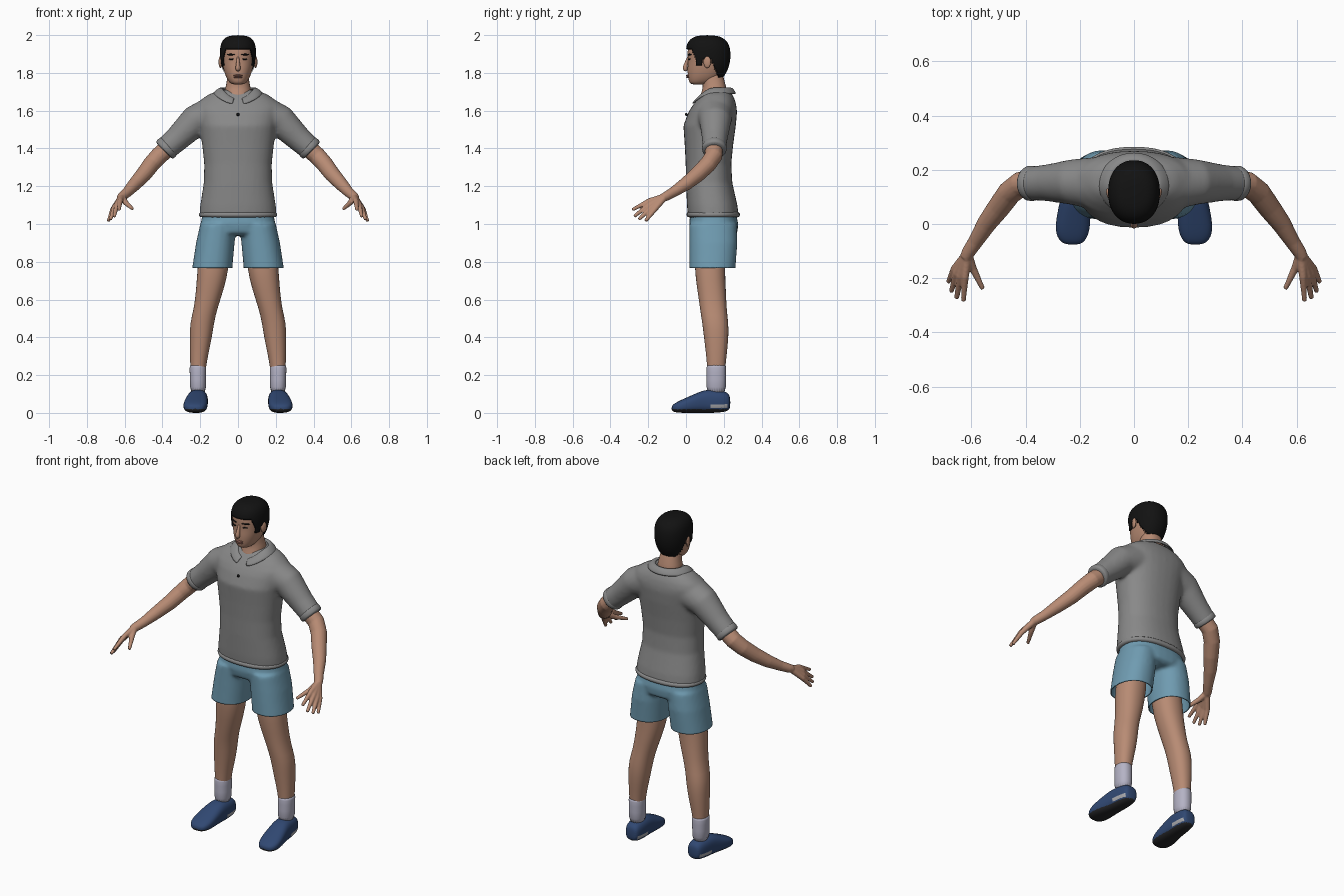
import bpy, bmesh, math
from mathutils import Vector, Matrix

cube = bpy.data.objects.get("Cube")
if cube:
    bpy.data.objects.remove(cube, do_unlink=True)


def material(name, r, g, b):
    m = bpy.data.materials.new(name)
    m.use_nodes = True
    m.diffuse_color = (r, g, b, 1)
    bsdf = m.node_tree.nodes["Principled BSDF"]
    bsdf.inputs["Base Color"].default_value = (r, g, b, 1)
    bsdf.inputs["Roughness"].default_value = 0.8
    return m


SKIN = material("skin", 0.48, 0.26, 0.175)
HAIR = material("black_hair", 0.006, 0.006, 0.006)
SHIRT = material("grey_cloth", 0.25, 0.25, 0.25)
SHORTS = material("light_blue_cloth", 0.16, 0.33, 0.44)
SOCK = material("pale_lilac_knit", 0.46, 0.45, 0.56)
SHOE = material("navy_canvas", 0.03, 0.065, 0.17)
SOLE = material("dark_rubber", 0.02, 0.02, 0.022)
TRIM = material("shoe_trim", 0.4, 0.4, 0.42)
LIP = material("lip", 0.3, 0.13, 0.1)


def oval(a, p):
    c, s = math.cos(a), math.sin(a)
    return (math.copysign(abs(c) ** (2 / p), c), math.copysign(abs(s) ** (2 / p), s))


def level(cx, w, front, back, z, p=2.2, n=32):
    """Horizontal oval section."""
    pts = [oval(math.tau * i / n, p) for i in range(n)]
    mid, half = (front + back) / 2, (back - front) / 2
    return [Vector((cx + w * c, mid + half * s, z)) for c, s in pts]


def loft(bm, rings, closed=True):
    rows = [[bm.verts.new(v) for v in ring] for ring in rings]
    n = len(rows[0])
    for a, b in zip(rows, rows[1:]):
        for i in range(n if closed else n - 1):
            j = (i + 1) % n
            bm.faces.new((a[i], a[j], b[j], b[i]))
    if closed:
        bm.faces.new(rows[0][::-1])
        bm.faces.new(rows[-1])


def tube(bm, path, side=1, n=16):
    """Round tube along (x, y, z, radius) points."""
    pts = [Vector((p[0] * side, p[1], p[2])) for p in path]
    rings = []
    for i, p in enumerate(pts):
        d = (pts[min(i + 1, len(pts) - 1)] - pts[max(i - 1, 0)]).normalized()
        u = d.cross(Vector((1, 0, 0))).normalized()
        v = d.cross(u)
        angles = [math.tau * k / n for k in range(n)]
        rings.append([p + path[i][3] * (u * math.cos(a) + v * math.sin(a)) for a in angles])
    loft(bm, rings)


def blob(bm, loc, size, turn=0.0):
    m = Matrix.Translation(loc) @ Matrix.Rotation(turn, 4, "Z") @ Matrix.Diagonal((*size, 1))
    bmesh.ops.create_uvsphere(bm, u_segments=20, v_segments=12, radius=1, matrix=m)


def make(name, bm, mats, voxel=0, smooth=0, subsurf=0, mirror=False, thick=0):
    bmesh.ops.recalc_face_normals(bm, faces=bm.faces[:])
    for f in bm.faces:
        f.smooth = True
    mesh = bpy.data.meshes.new(name)
    bm.to_mesh(mesh)
    bm.free()
    for m in mats:
        mesh.materials.append(m)
    ob = bpy.data.objects.new(name, mesh)
    bpy.context.collection.objects.link(ob)
    if voxel:
        r = ob.modifiers.new("blend", "REMESH")
        r.mode, r.voxel_size, r.use_smooth_shade = "VOXEL", voxel, True
    if smooth:
        s = ob.modifiers.new("soften", "SMOOTH")
        s.factor, s.iterations = 0.5, smooth
    if thick:
        t = ob.modifiers.new("thickness", "SOLIDIFY")
        t.thickness, t.offset = thick, 0
    if subsurf:
        s = ob.modifiers.new("round", "SUBSURF")
        s.levels = s.render_levels = subsurf
    if mirror:
        ob.modifiers.new("mirror", "MIRROR")
    return ob


def bake(ob):
    """Apply the modifiers and return the result as an editable bmesh."""
    bpy.context.view_layer.update()
    mats = list(ob.data.materials)
    mesh = bpy.data.meshes.new_from_object(ob.evaluated_get(bpy.context.evaluated_depsgraph_get()))
    ob.modifiers.clear()
    ob.data = mesh
    mesh.materials.clear()
    for m in mats:
        mesh.materials.append(m)
    bm = bmesh.new()
    bm.from_mesh(mesh)
    return bm


def store(ob, bm):
    for f in bm.faces:
        f.smooth = True
    bm.to_mesh(ob.data)
    bm.free()


# Shirt: torso blended with both sleeves
bm = bmesh.new()
torso = [(.205, .01, .28, 1.04), (.2, .005, .272, 1.1), (.181, 0, .245, 1.22),
         (.179, -.002, .24, 1.32), (.19, -.007, .25, 1.42), (.202, -.014, .264, 1.52),
         (.218, .012, .27, 1.59), (.225, .03, .268, 1.62), (.2, .055, .26, 1.655),
         (.155, .08, .245, 1.687), (.09, .1, .225, 1.71)]
loft(bm, [level(0, *r, p=2.3) for r in torso])
for side in (1, -1):
    tube(bm, [(.13, .15, 1.58, .1), (.23, .155, 1.543, .084), (.32, .152, 1.453, .068),
              (.386, .15, 1.394, .062)], side, 24)
make("shirt", bm, [SHIRT], voxel=.01, smooth=8)

# Shirt hem and sleeve cuffs
bm = bmesh.new()
loft(bm, [level(0, w, .21 - w, .078 + w, z, 2.3)
          for w, z in ((.2, 1.032), (.207, 1.04), (.209, 1.055), (.203, 1.07))])
make("shirt_hem", bm, [SHIRT], subsurf=1)
bm = bmesh.new()
tube(bm, [(.362, .15, 1.416, .06), (.368, .15, 1.411, .066), (.388, .15, 1.392, .066),
          (.393, .15, 1.387, .06)], n=24)
make("sleeve_cuff", bm, [SHIRT], subsurf=1, mirror=True)

# Collar, open and dipping at the front
bm = bmesh.new()
rows = []
for w, front, back, z in ((.083, .07, .225, 1.712), (.092, .062, .238, 1.722),
                          (.112, .045, .252, 1.708), (.132, .028, .263, 1.688)):
    row = []
    for i in range(33):
        a = math.radians(-78 + 336 * i / 32)
        dip = max(0, -math.sin(a)) ** 2
        row.append(Vector((w * math.cos(a), (front + back) / 2 + (back - front) / 2 * math.sin(a),
                           z - .058 * dip)))
    rows.append(row)
loft(bm, rows, closed=False)
make("collar", bm, [SHIRT], thick=.009, subsurf=1)

bm = bmesh.new()
blob(bm, (0, .002, 1.58), (.008, .007, .008))
make("shirt_button", bm, [HAIR])

# Shorts: hips blended with two open legs
bm = bmesh.new()
loft(bm, [level(0, *r, p=2.4) for r in ((.185, .025, .262, 1.07), (.198, .016, .277, 1.0),
                                        (.19, .025, .272, .955), (.16, .05, .25, .94))])
for side in (1, -1):
    loft(bm, [level(side * cx, w, .018, back, z) for cx, w, back, z in
              ((.105, .095, .268, 1.0), (.12, .102, .272, .9), (.136, .106, .262, .77),
               (.139, .106, .26, .73))])
shorts = make("shorts", bm, [SHORTS], voxel=.01, smooth=5)
bm = bake(shorts)
bmesh.ops.bisect_plane(bm, geom=bm.verts[:] + bm.edges[:] + bm.faces[:],
                       plane_co=(0, 0, .768), plane_no=(0, 0, 1), clear_inner=True)
store(shorts, bm)
shorts.modifiers.new("thickness", "SOLIDIFY").thickness = .006

# Legs and socks
bm = bmesh.new()
loft(bm, [level(*r, n=24) for r in (
    (.115, .08, .05, .215, .96), (.13, .085, .042, .205, .77), (.149, .073, .06, .212, .65),
    (.172, .062, .074, .215, .55), (.19, .064, .085, .225, .48), (.197, .059, .095, .226, .4),
    (.206, .049, .106, .216, .31), (.212, .04, .113, .207, .23), (.212, .035, .115, .205, .15))])
make("leg", bm, [SKIN], subsurf=1, mirror=True)
bm = bmesh.new()
loft(bm, [level(*r, n=24) for r in (
    (.212, .042, .111, .21, .256), (.212, .045, .108, .213, .25),
    (.212, .043, .109, .212, .18), (.211, .044, .105, .214, .09))])
make("sock", bm, [SOCK], subsurf=1, mirror=True)

# Shoes: sections run from heel to toe, coloured by height
bm = bmesh.new()
rings = []
for y, cx, w, low, top in ((.235, .207, .028, .03, .09), (.22, .208, .045, .012, .118),
                           (.16, .211, .053, .005, .127), (.1, .215, .055, .005, .13),
                           (.04, .222, .062, .005, .103), (-.02, .227, .065, .005, .077),
                           (-.058, .228, .052, .008, .058), (-.077, .226, .028, .016, .042)):
    pts = [oval(math.tau * i / 24, 2.6) for i in range(24)]
    rings.append([Vector((cx + w * c, y, (low + top) / 2 + (top - low) / 2 * s)) for c, s in pts])
loft(bm, rings)
shoe = make("shoe", bm, [SHOE, SOLE, TRIM], subsurf=2, mirror=True)
bm = bake(shoe)
lowest = min(v.co.z for v in bm.verts)
for v in bm.verts:
    v.co.z -= lowest
for f in bm.faces:
    c = f.calc_center_median()
    if c.z < .02:
        f.material_index = 1
    elif .026 < c.z < .045 and .13 < c.y < .22:
        f.material_index = 2
store(shoe, bm)

# Arm, with the palm formed by fingers fanning out from the wrist
bm = bmesh.new()
tube(bm, [(.35, .15, 1.42, .048), (.42, .146, 1.36, .047), (.46, .115, 1.315, .045),
          (.5, .06, 1.262, .042), (.545, 0, 1.213, .036), (.585, -.065, 1.17, .028),
          (.612, -.105, 1.147, .025), (.622, -.125, 1.138, .022)])
wrist = (.615, -.11, 1.145, .018)
for knuckle, tip in (((.624, -.195, 1.122), (.63, -.285, 1.075)),
                     ((.641, -.193, 1.104), (.655, -.275, 1.04)),
                     ((.655, -.182, 1.088), (.675, -.25, 1.024)),
                     ((.663, -.166, 1.077), (.686, -.215, 1.015)),
                     ((.594, -.165, 1.112), (.558, -.24, 1.08))):
    tube(bm, [wrist, (*knuckle, .0145), (*tip, .009)], n=12)
make("arm_and_hand", bm, [SKIN], voxel=.0045, smooth=4, mirror=True)

# Neck and head
bm = bmesh.new()
loft(bm, [level(0, *r) for r in ((.05, .064, .2, 1.65), (.075, .08, .22, 1.69),
                                 (.064, .092, .212, 1.73), (.057, .082, .2, 1.77),
                                 (.055, .08, .19, 1.82))])
make("neck", bm, [SKIN], subsurf=1)
skull = [(.03, .028, .11, 1.737), (.048, .016, .15, 1.752), (.065, .01, .19, 1.78),
         (.078, .007, .214, 1.82), (.085, .011, .226, 1.86), (.088, .007, .228, 1.9),
         (.085, .01, .222, 1.94), (.069, .03, .198, 1.97), (.036, .07, .155, 1.988)]
bm = bmesh.new()
loft(bm, [level(0, *r) for r in skull])
make("head", bm, [SKIN], subsurf=2)

# Hair: enlarged skull shell trimmed along the hairline
bm = bmesh.new()
g = .009
loft(bm, [level(0, w + g, f - g, b + g, z + .012 * (z - 1.85) / .14) for w, f, b, z in skull])
hair = make("hair", bm, [HAIR], subsurf=2)


def hairline(y):
    if y < .03:
        return 1.925
    if y < .055:
        return 1.925 - 2.4 * (y - .03)
    if y < .085:
        return 1.835
    return 1.875 if y < .13 else max(1.77, 1.875 - 2.2 * (y - .13))


bm = bake(hair)
bald = [f for f in bm.faces
        if f.calc_center_median().z < hairline(f.calc_center_median().y)]
bmesh.ops.delete(bm, geom=bald, context="FACES")
store(hair, bm)
hair.modifiers.new("thickness", "SOLIDIFY").thickness = .007

# Face details
bm = bmesh.new()
tube(bm, [(0, .014, 1.89, .006), (0, .003, 1.855, .009), (0, -.005, 1.832, .013),
          (0, -.004, 1.82, .014), (0, .004, 1.81, .008)])
make("nose", bm, [SKIN], subsurf=1)
bm = bmesh.new()
blob(bm, (.093, .112, 1.857), (.009, .02, .031), -.25)
make("ear", bm, [SKIN], mirror=True)
bm = bmesh.new()
blob(bm, (.038, .018, 1.897), (.024, .005, .0045), .45)
make("eyebrow", bm, [HAIR], mirror=True)
bm = bmesh.new()
blob(bm, (.036, .018, 1.873), (.015, .004, .0045), .42)
make("eye", bm, [HAIR], mirror=True)
bm = bmesh.new()
for z in (1.786, 1.777):
    blob(bm, (0, .011, z), (.024, .011, .005))
make("lips", bm, [LIP])
